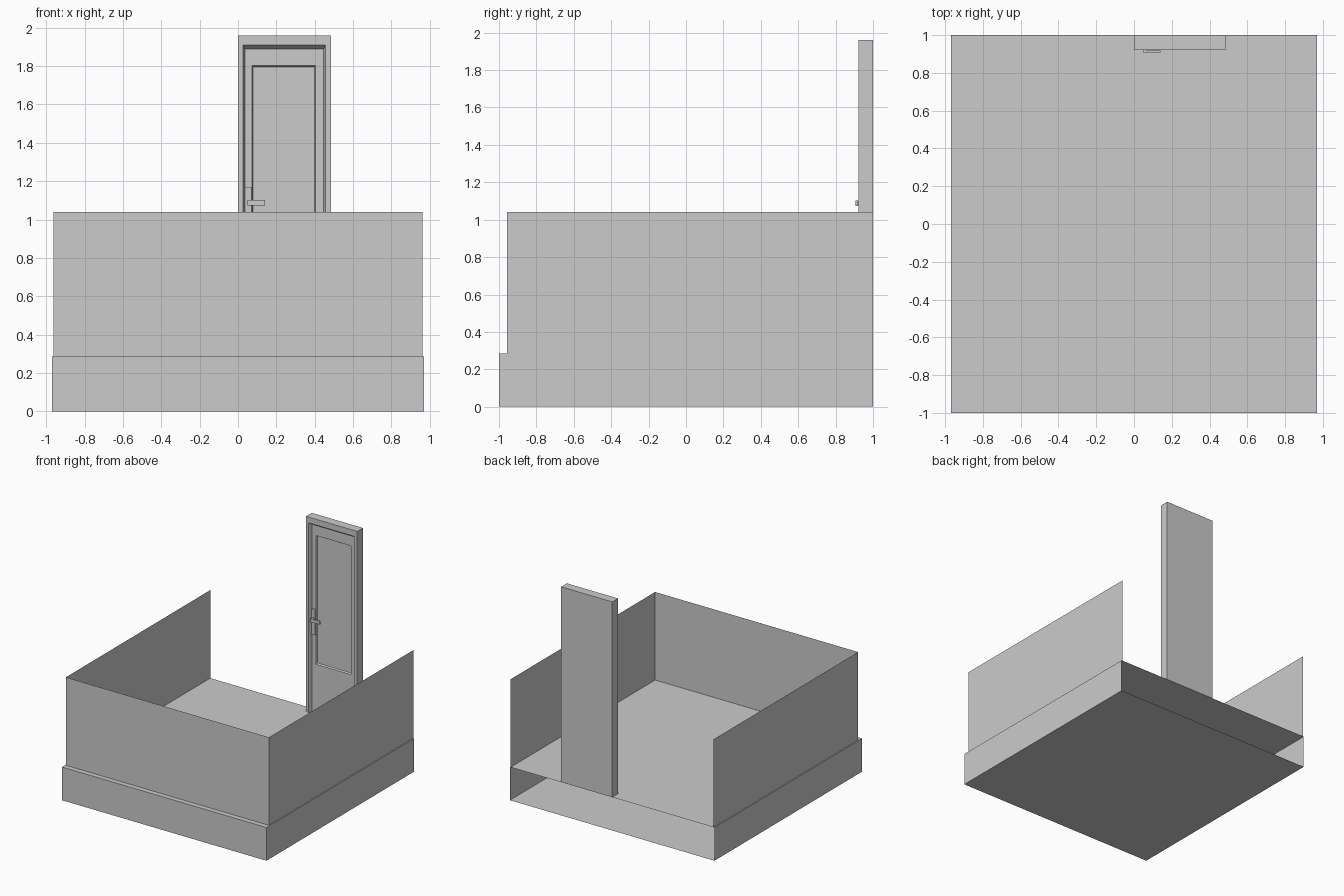
import bpy, bmesh

cube = bpy.data.objects.get("Cube")
if cube:
    bpy.data.objects.remove(cube, do_unlink=True)

grey = bpy.data.materials.new("plain grey")
grey.use_nodes = True
colour = (0.6, 0.6, 0.6, 1)
grey.diffuse_color = colour
grey.node_tree.nodes["Principled BSDF"].inputs["Base Color"].default_value = colour


def finish(name, bm):
    bmesh.ops.recalc_face_normals(bm, faces=bm.faces)
    mesh = bpy.data.meshes.new(name)
    bm.to_mesh(mesh)
    bm.free()
    mesh.materials.append(grey)
    obj = bpy.data.objects.new(name, mesh)
    bpy.context.collection.objects.link(obj)
    return obj


def box(name, low, high, drop=None):
    """Box between two corners; drop(face normal) removes open sides."""
    bm = bmesh.new()
    bmesh.ops.create_cube(bm, size=1)
    for v in bm.verts:
        v.co = [l + (c + 0.5) * (h - l) for l, h, c in zip(low, high, v.co)]
    bm.normal_update()
    if drop:
        gone = [f for f in bm.faces if drop(f.normal)]
        bmesh.ops.delete(bm, geom=gone, context="FACES")
    return finish(name, bm)


def nested(name, loops, closed, cap):
    """Join upright rectangles (left, right, bottom, top, depth) in turn."""
    bm = bmesh.new()
    rings = []
    for l, r, b, t, y in loops:
        rings.append([bm.verts.new((x, y, z))
                      for x, z in ((l, b), (l, t), (r, t), (r, b))])
    for p, q in zip(rings, rings[1:]):
        for i in range(4 if closed else 3):
            j = (i + 1) % 4
            bm.faces.new((p[i], p[j], q[j], q[i]))
    bm.faces.new(rings[cap])
    return finish(name, bm)


DECK = 0.285

# Hollow base, open at the back
box("base", (-0.97, -1, 0), (0.97, 1, DECK), lambda n: n.y > 0.5)

# Sheet parapet on the front and both sides
box("parapet", (-0.963, -0.957, DECK), (0.963, 1, 1.04),
    lambda n: n.y > 0.5 or abs(n.z) > 0.5)

# Door surround with a splayed opening and a plain back
nested("door_frame", [
    (0, 0.485, DECK, 1.96, 1),
    (0, 0.485, DECK, 1.96, 0.922),
    (0.025, 0.457, DECK, 1.91, 0.922),
    (0.037, 0.447, DECK, 1.89, 0.952),
], closed=False, cap=0)

# Door leaf with a sunken panel
nested("door_leaf", [
    (0.037, 0.447, DECK, 1.89, 0.952),
    (0.073, 0.405, 0.70, 1.803, 0.952),
    (0.079, 0.398, 0.707, 1.796, 0.964),
], closed=True, cap=-1)

# Door handle
box("handle_plate", (0.037, 0.943, 0.95), (0.07, 0.952, 1.17))
box("handle_neck", (0.047, 0.908, 1.078), (0.066, 0.943, 1.098))
box("handle_lever", (0.05, 0.907, 1.074), (0.14, 0.919, 1.102))
